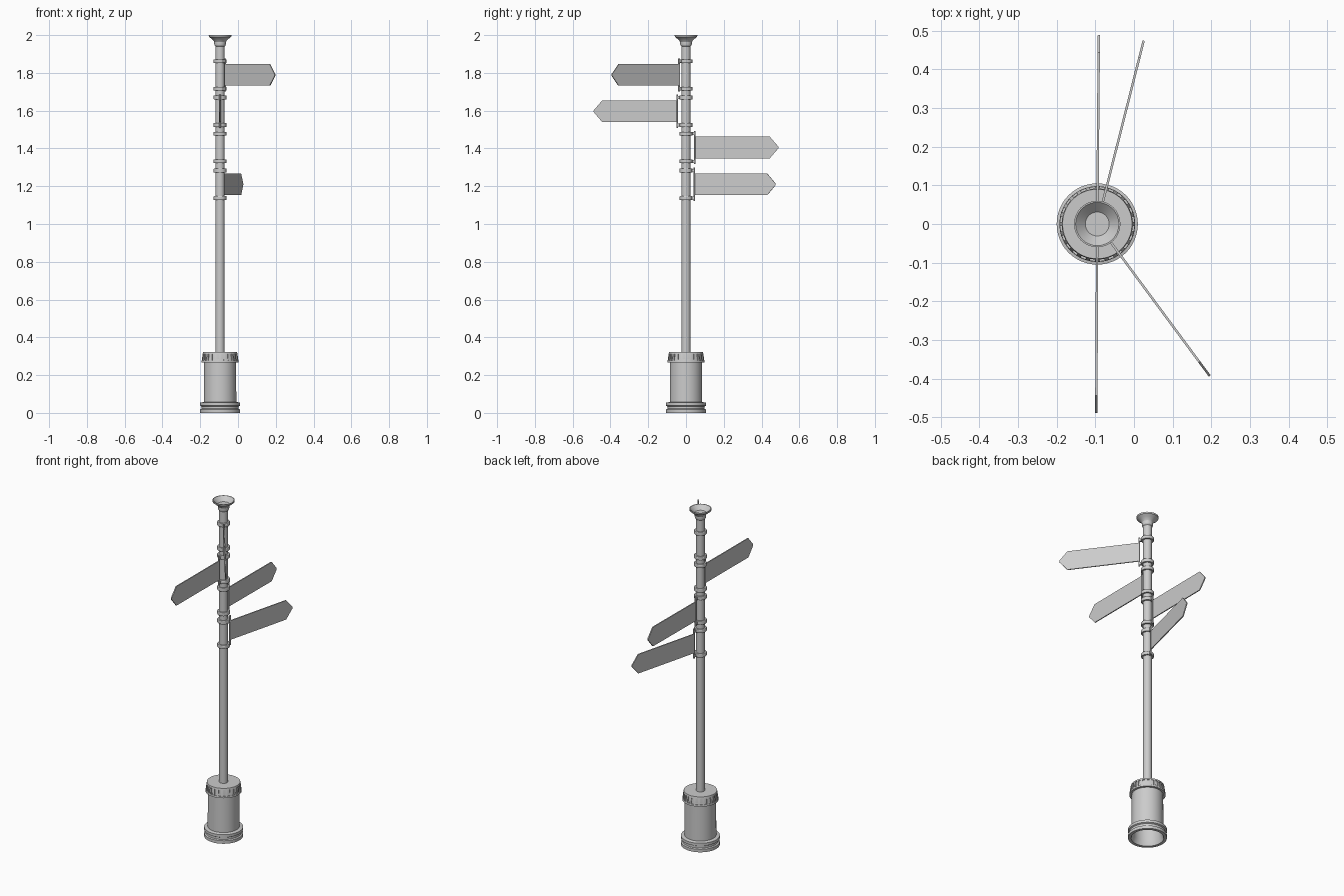
import bpy, bmesh, math
from mathutils import Matrix, Vector

if "Cube" in bpy.data.objects:
    bpy.data.objects.remove(bpy.data.objects["Cube"])

CX = -0.095  # post axis


def finish(name, bm, smooth=True):
    bmesh.ops.recalc_face_normals(bm, faces=bm.faces)
    me = bpy.data.meshes.new(name)
    bm.to_mesh(me)
    bm.free()
    ob = bpy.data.objects.new(name, me)
    ob.location.x = CX
    bpy.context.collection.objects.link(ob)
    if smooth:
        bpy.ops.object.select_all(action='DESELECT')
        ob.select_set(True)
        bpy.context.view_layer.objects.active = ob
        bpy.ops.object.shade_smooth_by_angle(angle=math.radians(30))
    return ob


def lathe(name, profile, n=32, closed=False):
    """Spin (radius, z) points about the post axis; r = 0 ends become poles."""
    bm = bmesh.new()
    vs = [bm.verts.new((r, 0, z)) for r, z in profile]
    pairs = list(zip(vs, vs[1:])) + ([(vs[-1], vs[0])] if closed else [])
    edges = [bm.edges.new(p) for p in pairs]
    bmesh.ops.spin(bm, geom=vs + edges, cent=(0, 0, 0), axis=(0, 0, 1),
                   angle=math.tau, steps=n, use_duplicate=False)
    bmesh.ops.remove_doubles(bm, verts=bm.verts, dist=1e-5)
    return finish(name, bm)


# hollow base drum with foot rings, cap on top
lathe("base_drum", [(0.088, 0), (0.105, 0), (0.105, 0.018), (0.098, 0.022), (0.098, 0.034),
                    (0.105, 0.038), (0.105, 0.054), (0.086, 0.058), (0.085, 0.268),
                    (0.09, 0.268), (0.09, 0.29), (0.086, 0.322), (0, 0.322),
                    (0, 0.315), (0.078, 0.315), (0.078, 0.03)], 48, closed=True)

# sloping crown with a row of recessed slots
N = 24
bm = bmesh.new()
rings = [(0.088, 0.268), (0.098, 0.268), (0.097, 0.278), (0.092, 0.313), (0.09, 0.323), (0.082, 0.323)]
grid = []
for i in range(2 * N):
    a = math.tau * (i // 2 + (0.22 if i % 2 == 0 else 0.78)) / N
    grid.append([bm.verts.new((r * math.cos(a), r * math.sin(a), z)) for r, z in rings])
slots = []
for i in range(2 * N):
    p, q = grid[i], grid[(i + 1) % (2 * N)]
    for j in range(len(rings) - 1):
        f = bm.faces.new((p[j], q[j], q[j + 1], p[j + 1]))
        if i % 2 == 0 and j == 2:
            slots.append(f)
for f in bmesh.ops.extrude_discrete_faces(bm, faces=slots)['faces']:
    c = f.calc_center_median()
    inward = Vector((-c.x, -c.y, 0)).normalized() * 0.006
    bmesh.ops.translate(bm, verts=f.verts, vec=inward)
finish("base_crown", bm)

# post and funnel-shaped finial
lathe("post", [(0.024, 0.31), (0.024, 1.96)])
lathe("finial", [(0.024, 1.94), (0.029, 1.945), (0.031, 1.953), (0.031, 1.964), (0.036, 1.972),
                 (0.046, 1.981), (0.059, 1.991), (0.06, 2.0), (0.056, 2.0),
                 (0.044, 1.988), (0.031, 1.975), (0, 1.975)])


def box(bm, x0, x1, y0, y1, z0, z1):
    m = Matrix.Translation(((x0 + x1) / 2, (y0 + y1) / 2, (z0 + z1) / 2)) @ \
        Matrix.Diagonal((x1 - x0, y1 - y0, z1 - z0, 1))
    bmesh.ops.create_cube(bm, size=1, matrix=m)


# direction arms: two clamp collars, a hinge rod and a pointed plate each
for k, (z, deg) in enumerate([(1.789, -53.5), (1.597, -90.3), (1.405, 89.5), (1.21, 75.8)], 1):
    for s, part in ((1, "upper"), (-1, "lower")):
        h = z + s * 0.073
        lathe(f"clamp_{k}_{part}", [(0.023, h - 0.01), (0.033, h - 0.01), (0.035, h - 0.007),
                                    (0.035, h + 0.007), (0.033, h + 0.01), (0.023, h + 0.01)])
    bm = bmesh.new()
    for s in (1, -1):
        h = z + s * 0.073
        box(bm, 0.03, 0.046, -0.005, 0.005, h - 0.008, h + 0.008)
    bmesh.ops.create_cone(bm, cap_ends=True, segments=12, radius1=0.0045, radius2=0.0045,
                          depth=0.176, matrix=Matrix.Translation((0.046, 0, z)))
    finish(f"hinge_{k}", bm).rotation_euler.z = math.radians(deg)

    bm = bmesh.new()
    outline = [(0.044, -0.057), (0.444, -0.057), (0.489, -0.004), (0.489, 0.004),
               (0.444, 0.057), (0.044, 0.057)]
    face = bm.faces.new([bm.verts.new((x, -0.003, z + d)) for x, d in outline])
    ext = bmesh.ops.extrude_face_region(bm, geom=[face])['geom']
    bmesh.ops.translate(bm, vec=(0, 0.006, 0),
                        verts=[g for g in ext if isinstance(g, bmesh.types.BMVert)])
    finish(f"sign_plate_{k}", bm, smooth=False).rotation_euler.z = math.radians(deg)
